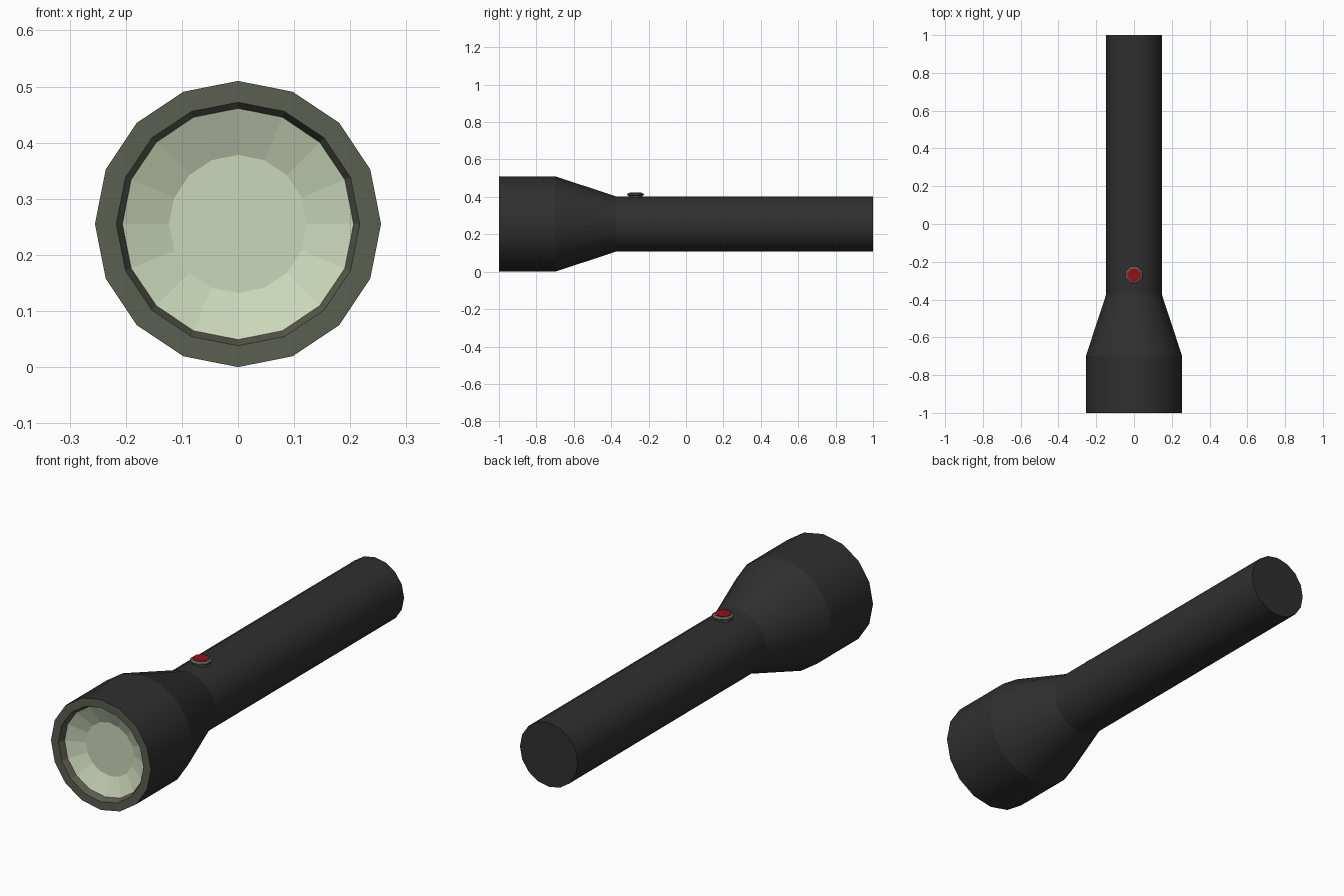
import bpy, bmesh, math
from mathutils import Matrix

if "Cube" in bpy.data.objects:
    bpy.data.objects.remove(bpy.data.objects["Cube"])

AXIS_Z = 0.255  # height of the torch axis


def material(name, rgb):
    m = bpy.data.materials.new(name)
    m.diffuse_color = (*rgb, 1)
    m.use_nodes = True
    m.node_tree.nodes["Principled BSDF"].inputs["Base Color"].default_value = m.diffuse_color
    return m


BLACK = material("black casing", (0.029, 0.029, 0.029))
GREY = material("olive grey trim", (0.105, 0.112, 0.082))
PALE = material("pale green reflector", (0.60, 0.68, 0.49))
RED = material("red button", (0.30, 0.005, 0.008))


def lathe(name, profile, sides, mat, cap_start=False, cap_end=False, smooth=False, turn=0.0):
    """Revolve (radius, height) pairs about z; ring edges stay sharp."""
    bm = bmesh.new()
    rings = [[bm.verts.new((r * math.cos(turn + math.tau * i / sides),
                            r * math.sin(turn + math.tau * i / sides), h))
              for i in range(sides)] for r, h in profile]
    for a, b in zip(rings, rings[1:]):
        for i in range(sides):
            j = (i + 1) % sides
            f = bm.faces.new((a[i], a[j], b[j], b[i]))
            f.smooth = smooth
    if cap_start:
        bm.faces.new(rings[0][::-1])
    if cap_end:
        bm.faces.new(rings[-1])
    for e in bm.edges:
        if abs(e.verts[0].co.z - e.verts[1].co.z) < 1e-5:
            e.smooth = False
    me = bpy.data.meshes.new(name)
    bm.to_mesh(me)
    bm.free()
    me.materials.append(mat)
    ob = bpy.data.objects.new(name, me)
    bpy.context.collection.objects.link(ob)
    return ob


def lay_along_y(ob):
    # local z becomes world y, the profile runs from front to back
    ob.data.transform(Matrix.Translation((0, 0, AXIS_Z)) @ Matrix.Rotation(-math.pi / 2, 4, 'X'))


# Casing: head, taper, handle and closed tail
lay_along_y(lathe("casing", [(0.255, -1), (0.255, -0.70), (0.148, -0.375), (0.148, 1)],
                  16, BLACK, cap_end=True, smooth=True))

# Front rim with its recessed inner wall (listed back to front so it faces out)
lay_along_y(lathe("front_rim", [(0.206, -0.97), (0.217, -1), (0.255, -1)], 16, GREY))

# Shallow reflector dish with a flat centre
dish = lathe("reflector", [(0.123, -0.935), (0.206, -0.97)], 16, PALE, cap_start=True)
lay_along_y(dish)

# Switch on top of the handle: bevelled collar and red cap
Z = 0.403
collar = lathe("switch_collar", [(0.040, Z - 0.012), (0.040, Z + 0.003), (0.048, Z + 0.007),
                                 (0.048, Z + 0.012), (0.037, Z + 0.019)],
               8, GREY, cap_end=True, turn=math.pi / 8)
cap = lathe("switch_button", [(0.036, Z + 0.018), (0.036, Z + 0.021)],
            8, RED, cap_end=True, turn=math.pi / 8)
for part in (collar, cap):
    part.location.y = -0.27
